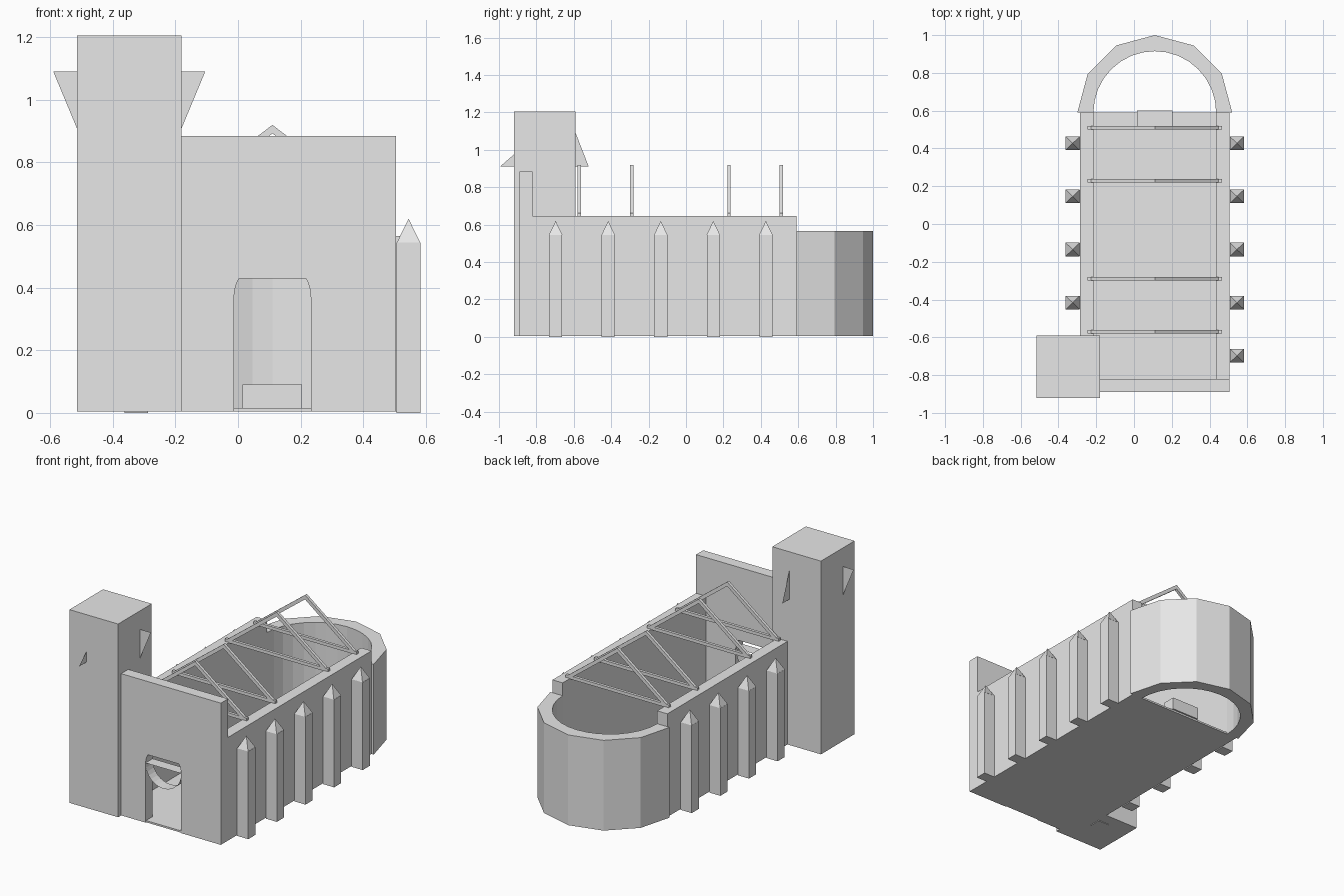
import bpy, bmesh, math

if "Cube" in bpy.data.objects:
    bpy.data.objects.remove(bpy.data.objects["Cube"])

stone = bpy.data.materials.new("pale grey stone")
stone.diffuse_color = (0.8, 0.8, 0.8, 1)
stone.use_nodes = True
stone.node_tree.nodes["Principled BSDF"].inputs["Base Color"].default_value = stone.diffuse_color
CX = 0.11      # centre line of the nave
BASE = 0.004


def finish(name, bm, closed=True):
    if closed:
        bmesh.ops.recalc_face_normals(bm, faces=bm.faces[:])
    me = bpy.data.meshes.new(name)
    bm.to_mesh(me)
    bm.free()
    me.materials.append(stone)
    ob = bpy.data.objects.new(name, me)
    bpy.context.collection.objects.link(ob)
    return ob


def prism(name, pts, vec):
    """Extrude a closed 3D outline along vec."""
    bm = bmesh.new()
    face = bm.faces.new([bm.verts.new(p) for p in pts])
    res = bmesh.ops.extrude_face_region(bm, geom=[face], use_keep_orig=True)
    moved = [g for g in res["geom"] if isinstance(g, bmesh.types.BMVert)]
    bmesh.ops.translate(bm, verts=moved, vec=vec)
    return finish(name, bm)


def box(name, x0, x1, y0, y1, z0, z1):
    return prism(name, [(x0, y0, z0), (x1, y0, z0), (x1, y1, z0), (x0, y1, z0)],
                 (0, 0, z1 - z0))


def sheet(name, quads):
    """Open sheet made of separate flat faces."""
    bm = bmesh.new()
    for q in quads:
        bm.faces.new([bm.verts.new(p) for p in q])
    bmesh.ops.remove_doubles(bm, verts=bm.verts[:], dist=1e-5)
    return finish(name, bm, False)


# nave floor and side walls, open to the sky
box("floor", -0.285, 0.505, -0.885, 0.59, BASE, 0.015)
box("left_wall", -0.285, -0.215, -0.83, 0.59, BASE, 0.645)
box("right_wall", 0.435, 0.505, -0.83, 0.59, BASE, 0.645)

# facade with flat-topped rounded doorway
R, AZ, TOP = 0.1225, 0.37, 0.43
limit = math.asin((TOP - AZ) / R)
corner = [(CX + R * math.cos(limit * i / 4), AZ + R * math.sin(limit * i / 4)) for i in range(5)]
door = [(CX + R, BASE)] + corner
door = door + [(2 * CX - x, z) for x, z in reversed(door)]
outline = [(-0.285, BASE), (-0.285, 0.885), (0.505, 0.885), (0.505, BASE)] + door
prism("facade", [(x, -0.89, z) for x, z in outline], (0, 0.07, 0))

# curved sheet and flat sheet hanging across the doorway
arc = [(CX - R * math.cos(math.pi * i / 16), AZ - R * math.sin(math.pi * i / 16)) for i in range(17)]
sheet("door_arc", [[(a, -0.89, b), (c, -0.89, d), (c, -0.82, d), (a, -0.82, b)]
                   for (a, b), (c, d) in zip(arc, arc[1:])])
sheet("door_transom", [[(CX - R, -0.89, 0.375), (CX + R, -0.89, 0.375),
                        (CX + R, -0.82, 0.375), (CX - R, -0.82, 0.375)]])

# rounded apse: coarse outside, finer inside
def half_ring(r, n):
    return [(CX + r * math.cos(math.pi * i / n), 0.59 + r * math.sin(math.pi * i / n), BASE)
            for i in range(n + 1)]
prism("apse", half_ring(0.41, 6) + half_ring(0.325, 16)[::-1], (0, 0, 0.561))

# altar
box("altar", 0.015, 0.205, 0.52, 0.6, 0.015, 0.09)

# bell tower with thin triangular fins on each side
box("tower", -0.515, -0.18, -0.92, -0.59, BASE, 1.205)
sheet("tower_fins", [
    [(-0.18, -0.705, 1.09), (-0.105, -0.705, 1.09), (-0.18, -0.705, 0.91)],
    [(-0.515, -0.805, 1.09), (-0.59, -0.805, 1.09), (-0.515, -0.805, 0.91)],
    [(-0.398, -0.92, 0.975), (-0.398, -0.995, 0.91), (-0.398, -0.92, 0.91)],
    [(-0.298, -0.59, 1.09), (-0.298, -0.52, 0.91), (-0.298, -0.59, 0.91)]])

# buttresses with pyramid caps
for side, x in (("left", -0.325), ("right", 0.545)):
    for i in range(5):
        y = -0.697 + 0.281 * i
        box(f"{side}_buttress_{i}", x - 0.038, x + 0.038, y - 0.035, y + 0.035, 0, 0.545)
        bm = bmesh.new()
        b = [bm.verts.new((x + sx * 0.037, y + sy * 0.036, 0.545))
             for sx, sy in ((-1, -1), (1, -1), (1, 1), (-1, 1))]
        tip = bm.verts.new((x, y, 0.62))
        bm.faces.new(b)
        for k in range(4):
            bm.faces.new((b[k], b[(k + 1) % 4], tip))
        finish(f"{side}_buttress_cap_{i}", bm)

# roof trusses: tie beam and two rafters
for i, y in enumerate((-0.57, -0.29, 0.23, 0.51)):
    y -= 0.009
    box(f"tie_beam_{i}", -0.245, 0.465, y, y + 0.018, 0.642, 0.662)
    for s, side in ((-1, "left"), (1, "right")):
        prof = [(0, 0.92), (0.357, 0.648), (0.325, 0.645), (0, 0.893)]
        prism(f"{side}_rafter_{i}", [(CX + s * x, y, z) for x, z in prof], (0, 0.018, 0))
